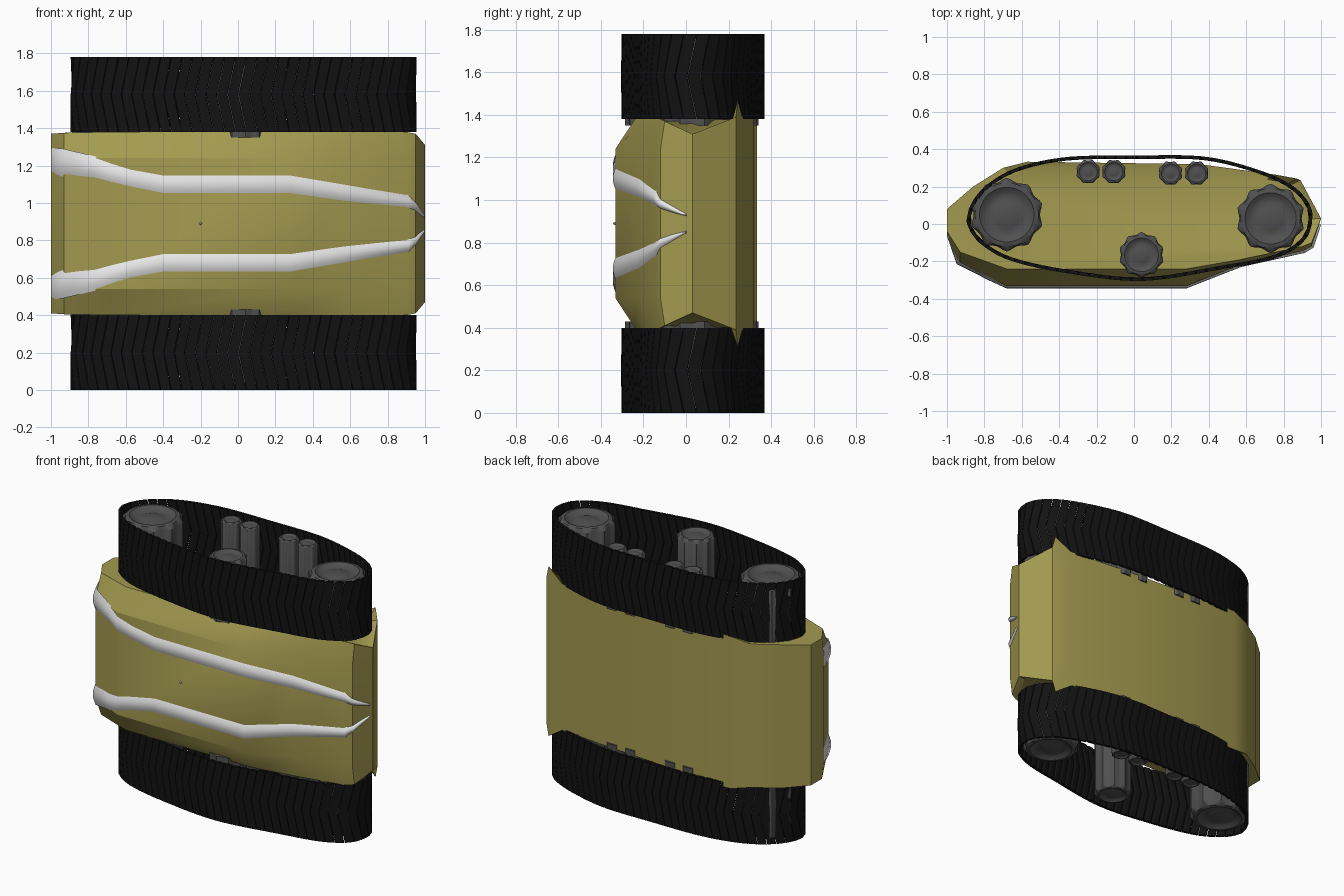
import bpy, bmesh, math
from mathutils import Vector

if "Cube" in bpy.data.objects:
    bpy.data.objects.remove(bpy.data.objects["Cube"])

CZ = 0.89  # mirror plane height


def material(name, rgb):
    m = bpy.data.materials.new(name)
    m.diffuse_color = (*rgb, 1)
    m.use_nodes = True
    m.node_tree.nodes["Principled BSDF"].inputs["Base Color"].default_value = m.diffuse_color
    return m


OLIVE = material("olive paint", (0.37, 0.325, 0.08))
WHITE = material("white stripe", (0.8, 0.8, 0.8))
GREY = material("wheel grey", (0.08, 0.08, 0.08))
BLACK = material("track black", (0.006, 0.006, 0.006))


def make(name, verts, faces, mat, angle=None):
    me = bpy.data.meshes.new(name)
    me.from_pydata(verts, [], faces)
    bm = bmesh.new()
    bm.from_mesh(me)
    bmesh.ops.recalc_face_normals(bm, faces=bm.faces)
    bm.to_mesh(me)
    bm.free()
    me.materials.append(mat)
    ob = bpy.data.objects.new(name, me)
    bpy.context.collection.objects.link(ob)
    if angle:
        bpy.ops.object.select_all(action='DESELECT')
        ob.select_set(True)
        bpy.context.view_layer.objects.active = ob
        bpy.ops.object.shade_smooth_by_angle(angle=math.radians(angle))
    return ob


def loft(name, rings, mat, angle=None):
    n = len(rings[0])
    verts = [v for r in rings for v in r]
    faces = [(k * n + i, k * n + (i + 1) % n, (k + 1) * n + (i + 1) % n, (k + 1) * n + i)
             for k in range(len(rings) - 1) for i in range(n)]
    faces += [tuple(range(n)), tuple(range(len(verts) - n, len(verts)))]
    return make(name, verts, faces, mat, angle)


# Hull: x, y near the middle, y at the sides, half width
HULL = [(-1, .08, .08, .48), (-1, -.06, -.04, .48), (-.93, -.21, -.15, .485),
        (-.68, -.332, -.24, .49), (.28, -.332, -.24, .49), (.57, -.218, -.19, .49),
        (.9, -.145, -.12, .49), (.95, -.12, -.10, .48), (1, .03, .03, .42),
        (.89, .235, .235, .5), (.87, .243, .243, .58), (.75, .265, .265, .5),
        (.35, .32, .32, .49), (-.57, .333, .333, .52), (-.7, .30, .30, .49),
        (-.86, .2, .2, .49)]
rings = []
for s in (-1, 1):
    inner = [(x, y, CZ + s * .35) for x, y, yo, h in HULL]
    outer = [(x, yo, CZ + s * h) for x, y, yo, h in HULL]
    cap = [(x * .95, yo * .9, CZ + s * min(h, .49)) for x, y, yo, h in HULL]
    rings += [cap, outer, inner] if s < 0 else [inner, outer, cap]
loft("hull", rings, OLIVE, 25)

# Rounded white stripes on the front: x, y of hull, low and high edge from the middle
STRIPE = [(-1, -.06, .26, .405), (-.94, -.205, .25, .40), (-.77, -.291, .24, .36),
          (-.68, -.332, .21, .335), (-.57, -.332, .185, .30), (-.4, -.332, .15, .27),
          (.28, -.332, .15, .27), (.57, -.218, .11, .22), (.91, -.143, .08, .16),
          (.95, -.12, .065, .12), (.995, .0, .035, .045)]
for s, side in ((1, "upper"), (-1, "lower")):
    rings = []
    for i, (x, y, lo, hi) in enumerate(STRIPE):
        a, b = STRIPE[max(i - 1, 0)], STRIPE[min(i + 1, len(STRIPE) - 1)]
        d = Vector((b[0] - a[0], b[1] - a[1])).normalized()
        nx, ny = d.y, -d.x
        ring = []
        for k in range(7):
            t = k / 6
            h = -.006 + .018 * math.sin(math.pi * t)
            ring.append((max(-1, min(1, x + nx * h)), y + ny * h, CZ + s * (lo + (hi - lo) * t)))
        rings.append(ring)
    loft(side + "_stripe", rings, WHITE, 50)

# Small stud on the front plate
bpy.ops.mesh.primitive_cone_add(vertices=8, radius1=.009, radius2=.003, depth=.014,
                                location=(-.2, -.336, CZ), rotation=(math.pi / 2, 0, 0))
bpy.context.object.name = "front_stud"
bpy.context.object.data.materials.append(WHITE)

# Track path seen along z, smoothed and measured by length
PATH = [(-.88, .03), (-.845, .125), (-.75, .22), (-.6, .295), (-.35, .345), (0, .352),
        (.37, .347), (.65, .28), (.83, .2), (.92, .11), (.94, .03), (.91, -.07),
        (.82, -.14), (.7, -.185), (.5, -.222), (.05, -.29), (-.35, -.25), (-.65, -.185),
        (-.8, -.105), (-.865, -.03)][::-1]
PATH = [Vector(p) for p in PATH]
N = len(PATH)
dense = []
for i in range(N):
    a, b, c, d = (PATH[(i + k) % N] for k in (-1, 0, 1, 2))
    for j in range(12):
        t = j / 12
        dense.append(.5 * (2 * b + (c - a) * t + (2 * a - 5 * b + 4 * c - d) * t ** 2
                           + (3 * b - a - 3 * c + d) * t ** 3))
lengths = [(dense[(i + 1) % len(dense)] - dense[i]).length for i in range(len(dense))]
TOTAL = sum(lengths)


def on_path(s, off):
    s %= TOTAL
    for i, l in enumerate(lengths):
        if s <= l:
            break
        s -= l
    d = (dense[(i + 1) % len(dense)] - dense[i]).normalized()
    p = dense[i] + d * s
    return p + Vector((-d.y, d.x)) * off


# Track belts: separate chevron slats with a raised centre
SLATS = 72
STEP = TOTAL / SLATS
SECTION = [(.03, -.014), (.97, -.014), (.97, -.002), (.75, .005), (.25, .005), (.03, -.002)]


def track(name, z0, z1):
    verts, faces = [], []
    m = len(SECTION)
    for k in range(SLATS):
        base = len(verts)
        for z, shift in ((z0, 0), ((z0 + z1) / 2, -.042), (z1, 0)):
            for u, off in SECTION:
                p = on_path((k + u) * STEP + shift, off)
                verts.append((p.x, p.y, z))
        for r in range(2):
            for i in range(m):
                j = (i + 1) % m
                faces.append((base + r * m + i, base + r * m + j,
                              base + r * m + m + j, base + r * m + m + i))
        faces += [tuple(base + i for i in range(m)), tuple(base + 2 * m + i for i in range(m))]
    make(name, verts, faces, BLACK)


track("lower_track", 0, .4)
track("upper_track", 1.38, 1.78)

# Fluted wheels with a dished face and domed hub
WHEELS = [(-.68, .05, .197), (.73, .03, .185), (.04, -.165, .122), (-.245, .28, .066),
          (-.108, .28, .066), (.195, .272, .066), (.335, .272, .066)]
FACE = [(1, None), (1, .14), (.86, .02), (.74, 0), (.62, .09), (.46, .13), (.34, .09), (.15, .06)]


def wheel(name, x, y, r, s):
    lobes, n = (10, 60) if r > .1 else (8, 48)
    rings = []
    for f, depth in FACE:
        h = .46 if depth is None else .87 - depth * r
        ring = []
        for i in range(n):
            a = 2 * math.pi * i / n
            flute = 1 - .1 * abs(math.cos(lobes * a / 2)) ** 1.5 if f > .9 else 1
            ring.append((x + r * f * flute * math.cos(a), y + r * f * flute * math.sin(a), CZ + s * h))
        rings.append(ring)
    loft(name, rings, GREY, 40)


for i, (x, y, r) in enumerate(WHEELS):
    for s, side in ((1, "upper"), (-1, "lower")):
        wheel(f"{side}_wheel_{i + 1}", x, y, r, s)
